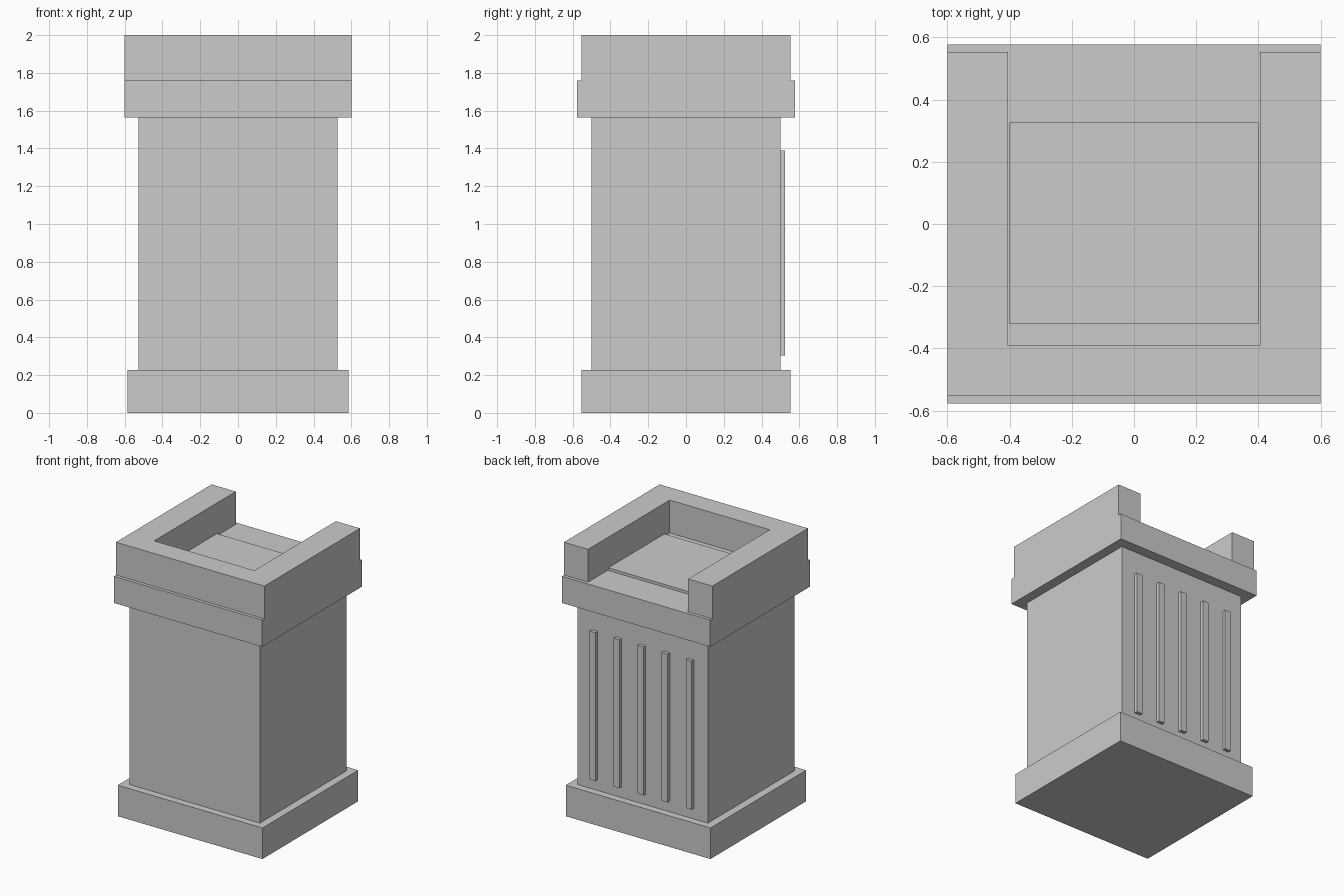
import bpy, bmesh

if "Cube" in bpy.data.objects:
    bpy.data.objects.remove(bpy.data.objects["Cube"])


def prism(name, outline, z0, z1):
    """Extrude a counter-clockwise xy outline from z0 to z1."""
    bm = bmesh.new()
    face = bm.faces.new([bm.verts.new((x, y, z0)) for x, y in outline])
    top = bmesh.ops.extrude_face_region(bm, geom=[face], use_keep_orig=True)
    verts = [g for g in top["geom"] if isinstance(g, bmesh.types.BMVert)]
    bmesh.ops.translate(bm, verts=verts, vec=(0, 0, z1 - z0))
    bmesh.ops.recalc_face_normals(bm, faces=bm.faces)
    mesh = bpy.data.meshes.new(name)
    bm.to_mesh(mesh)
    bm.free()
    obj = bpy.data.objects.new(name, mesh)
    bpy.context.collection.objects.link(obj)
    return obj


def box(name, x0, x1, y0, y1, z0, z1):
    return prism(name, [(x0, y0), (x1, y0), (x1, y1), (x0, y1)], z0, z1)


# Plinth, shaft and ledge
box("base", -0.585, 0.585, -0.553, 0.553, 0, 0.227)
box("body", -0.527, 0.527, -0.5, 0.5, 0.227, 1.565)
box("ledge", -0.6, 0.6, -0.577, 0.577, 1.565, 1.76)

# U-shaped rim, open at the back
prism("rim", [(-0.6, -0.553), (0.6, -0.553), (0.6, 0.553), (0.405, 0.553),
              (0.405, -0.39), (-0.405, -0.39), (-0.405, 0.553), (-0.6, 0.553)],
      1.76, 2.0)

# Thin raised panel inside the rim
box("desk_panel", -0.4, 0.4, -0.322, 0.327, 1.76, 1.78)

# Vertical slats on the back
for i in range(5):
    x = (i - 2) * 0.195
    box(f"back_slat_{i + 1}", x - 0.024, x + 0.024, 0.5, 0.525, 0.305, 1.39)
